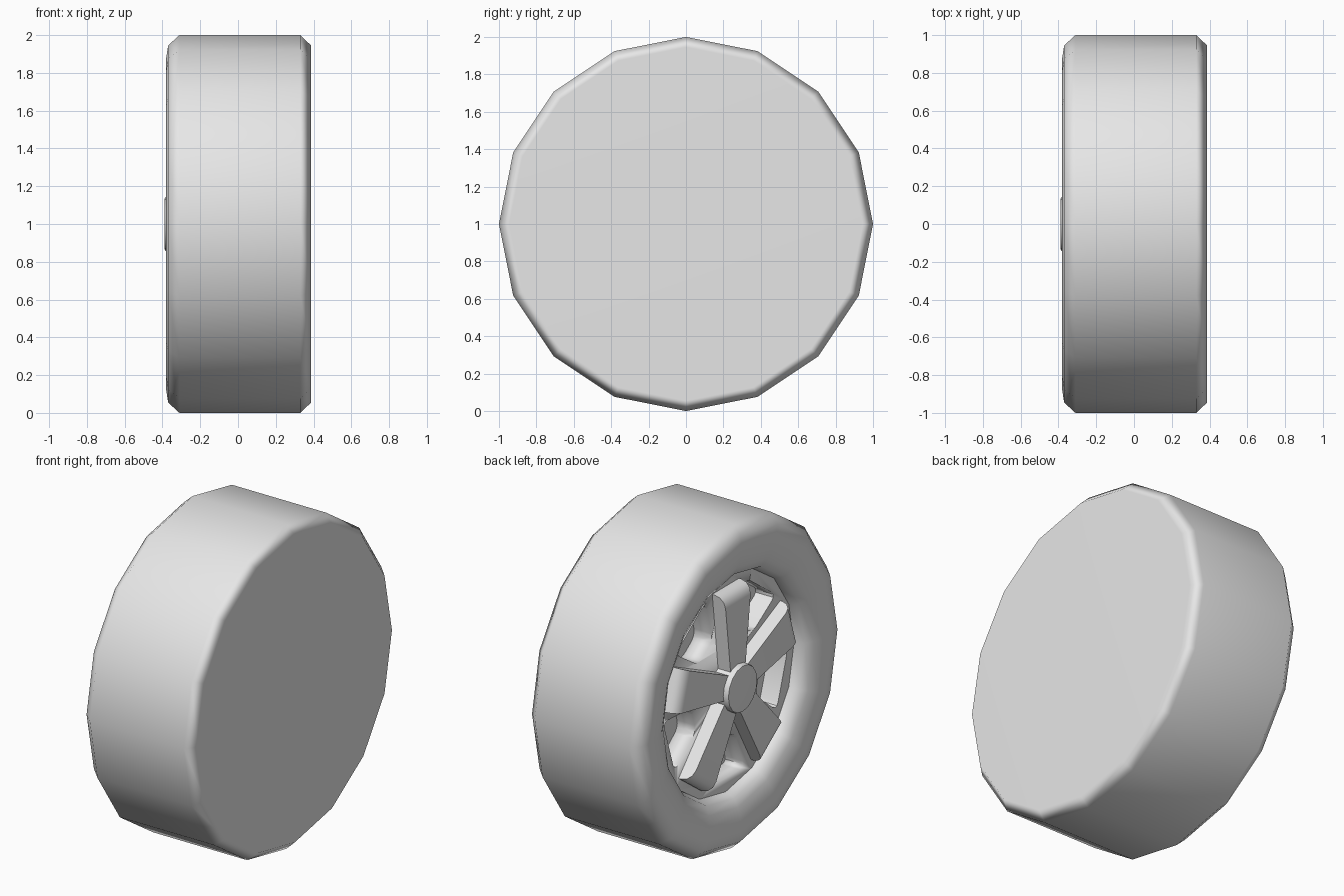
import bpy, bmesh
from math import sin, cos, pi, radians

cube = bpy.data.objects.get("Cube")
if cube:
    bpy.data.objects.remove(cube, do_unlink=True)

SIDES = 16
SPOKES = 5
AXLE_Z = 1.0

grey = bpy.data.materials.new("light_grey")
grey.use_nodes = True
grey.diffuse_color = (0.8, 0.8, 0.8, 1)
grey.node_tree.nodes["Principled BSDF"].inputs["Base Color"].default_value = (0.8, 0.8, 0.8, 1)


def finish(name, bm, smooth):
    """Turn a bmesh into an object on the axle, smooth below an angle."""
    bmesh.ops.recalc_face_normals(bm, faces=bm.faces)
    mesh = bpy.data.meshes.new(name)
    bm.to_mesh(mesh)
    bm.free()
    mesh.materials.append(grey)
    obj = bpy.data.objects.new(name, mesh)
    obj.location.z = AXLE_Z
    bpy.context.collection.objects.link(obj)
    bpy.ops.object.select_all(action='DESELECT')
    obj.select_set(True)
    bpy.context.view_layer.objects.active = obj
    bpy.ops.object.shade_smooth_by_angle(angle=radians(smooth))
    return obj


def lathe(name, profile, smooth):
    """Spin (x, radius) points about the x axis and cap both ends."""
    bm = bmesh.new()
    steps = [2 * pi * k / SIDES for k in range(SIDES)]
    rings = [[bm.verts.new((x, r * sin(a), r * cos(a))) for a in steps] for x, r in profile]
    for low, high in zip(rings, rings[1:]):
        for k in range(SIDES):
            n = (k + 1) % SIDES
            bm.faces.new((low[k], low[n], high[n], high[k]))
    bm.faces.new(rings[0])
    bm.faces.new(rings[-1])
    return finish(name, bm, smooth)


def radial_block(name, angle, inner, outer, front, back, round_side, round_front):
    """Tapered block pointing out from the axle; inner/outer = (radius, half width)."""
    bm = bmesh.new()
    corners = [(inner[0], -inner[1]), (outer[0], -outer[1]),
               (outer[0], outer[1]), (inner[0], inner[1])]
    loops = [[bm.verts.new((x, w * cos(angle) + r * sin(angle),
                            r * cos(angle) - w * sin(angle))) for r, w in corners]
             for x in (front, back)]
    f, b = loops
    bm.faces.new(f)
    bm.faces.new(b)
    for k in range(4):
        n = (k + 1) % 4
        bm.faces.new((f[k], f[n], b[n], b[k]))
    # soften either the corners along the axle or the outer front edge
    if round_side:
        edges = [bm.edges.get((f[k], b[k])) for k in range(4)]
        bmesh.ops.bevel(bm, geom=edges, offset=round_side, segments=3,
                        profile=0.5, affect='EDGES')
    if round_front:
        bmesh.ops.bevel(bm, geom=[bm.edges.get((f[1], f[2]))], offset=round_front,
                        segments=3, profile=0.5, affect='EDGES')
    return finish(name, bm, 35)


# Tyre with a flat closed back, rounded sidewall and recessed rim well
tyre = lathe("tyre", [
    (0.387, 0.945), (0.33, 1.0), (-0.31, 1.0), (-0.37, 0.945), (-0.38, 0.88),
    (-0.373, 0.8), (-0.352, 0.74), (-0.327, 0.69), (-0.27, 0.665), (-0.15, 0.665)], 50)
weighted = tyre.modifiers.new("weighted_normals", 'WEIGHTED_NORMAL')
weighted.keep_sharp = True

# Rim plate with rounded windows between the spokes
plate = lathe("rim_plate", [(-0.14, 0.675), (-0.27, 0.675)], 35)
for i in range(SPOKES):
    angle = 2 * pi * (i + 0.5) / SPOKES
    cutter = radial_block("window_cutter", angle, (0.33, 0.085), (0.58, 0.18),
                          -0.4, 0.0, 0.045, 0)
    cutter.hide_render = True
    cut = plate.modifiers.new("window", 'BOOLEAN')
    cut.operation = 'DIFFERENCE'
    cut.solver = 'EXACT'
    cut.object = cutter
    bpy.context.view_layer.objects.active = plate
    bpy.ops.object.modifier_apply(modifier=cut.name)
    bpy.data.objects.remove(cutter, do_unlink=True)

# Raised spokes with rounded outer ends
for i in range(SPOKES):
    radial_block("spoke_%d" % (i + 1), 2 * pi * i / SPOKES,
                 (0.05, 0.065), (0.6, 0.13), -0.355, -0.2, 0, 0.07)

# Hub cap
lathe("hub_cap", [(-0.25, 0.145), (-0.375, 0.145), (-0.387, 0.14), (-0.39, 0.125)], 50)
